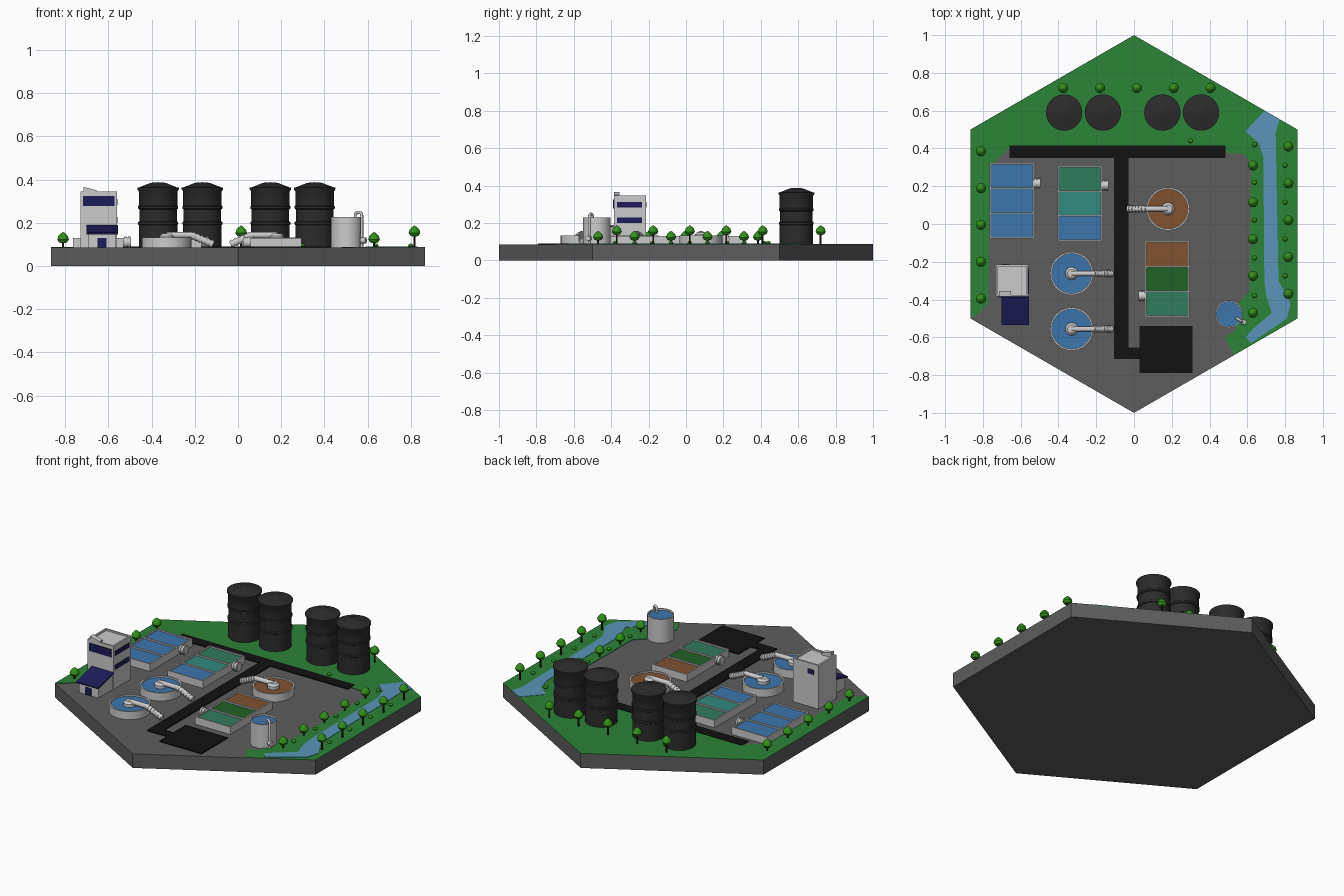
import bpy, bmesh, math
from mathutils import Vector

if "Cube" in bpy.data.objects:
    bpy.data.objects.remove(bpy.data.objects["Cube"])

G = 0.085  # ground level

def mat(name, r, g, b):
    m = bpy.data.materials.new(name)
    m.diffuse_color = (r, g, b, 1)
    m.use_nodes = True
    m.node_tree.nodes["Principled BSDF"].inputs["Base Color"].default_value = m.diffuse_color
    return m

ASPHALT = mat("asphalt", 0.11, 0.11, 0.11)
BLACK = mat("road_black", 0.006, 0.006, 0.006)
DARK = mat("tank_dark", 0.025, 0.025, 0.025)
GRASS = mat("grass", 0.025, 0.23, 0.04)
RIVER = mat("river", 0.10, 0.30, 0.48)
BLUE = mat("water_blue", 0.045, 0.18, 0.42)
TEAL = mat("water_teal", 0.03, 0.26, 0.21)
JADE = mat("water_jade", 0.03, 0.20, 0.11)
GREEN = mat("water_green", 0.015, 0.12, 0.02)
BROWN = mat("water_brown", 0.22, 0.085, 0.03)
NAVY = mat("glass_navy", 0.012, 0.012, 0.10)
LEAF = mat("leaf", 0.03, 0.28, 0.01)
BARK = mat("bark", 0.03, 0.015, 0.008)

def finish(name, bm, m=None, smooth=False):
    bmesh.ops.recalc_face_normals(bm, faces=bm.faces[:])
    me = bpy.data.meshes.new(name)
    bm.to_mesh(me)
    bm.free()
    ob = bpy.data.objects.new(name, me)
    bpy.context.collection.objects.link(ob)
    if m:
        me.materials.append(m)
    if smooth:
        bpy.ops.object.select_all(action='DESELECT')
        ob.select_set(True)
        bpy.context.view_layer.objects.active = ob
        bpy.ops.object.shade_smooth_by_angle(angle=math.radians(35))
    return ob

def slab(name, pts, z0, z1, m=None):
    """Extruded flat outline."""
    bm = bmesh.new()
    f = bm.faces.new([bm.verts.new((x, y, z0)) for x, y in pts])
    r = bmesh.ops.extrude_face_region(bm, geom=[f])
    bmesh.ops.translate(bm, vec=(0, 0, z1 - z0),
                        verts=[v for v in r['geom'] if isinstance(v, bmesh.types.BMVert)])
    return finish(name, bm, m)

def box(name, x0, x1, y0, y1, z0, z1, m=None):
    return slab(name, [(x0, y0), (x1, y0), (x1, y1), (x0, y1)], z0, z1, m)

def prism_x(name, yz, x0, x1, m=None):
    """Side outline in y,z stretched along x."""
    bm = bmesh.new()
    a = [bm.verts.new((x0, y, z)) for y, z in yz]
    b = [bm.verts.new((x1, y, z)) for y, z in yz]
    bm.faces.new(a)
    bm.faces.new(b)
    for i in range(len(yz)):
        j = (i + 1) % len(yz)
        bm.faces.new((a[i], a[j], b[j], b[i]))
    return finish(name, bm, m)

def lathe(name, x, y, prof, m=None, n=32):
    """Profile of (radius, z) turned about a vertical axis."""
    bm = bmesh.new()
    vs = [bm.verts.new((r, 0, z)) for r, z in prof]
    es = [bm.edges.new(p) for p in zip(vs, vs[1:])]
    bmesh.ops.spin(bm, geom=vs + es, axis=(0, 0, 1), cent=(0, 0, 0),
                   angle=2 * math.pi, steps=n)
    bmesh.ops.remove_doubles(bm, verts=bm.verts[:], dist=1e-5)
    bmesh.ops.translate(bm, vec=(x, y, 0), verts=bm.verts[:])
    return finish(name, bm, m, True)

def rod(name, p, q, r, m=None, n=16):
    p, q = Vector(p), Vector(q)
    bm = bmesh.new()
    bmesh.ops.create_cone(bm, cap_ends=True, segments=n, radius1=r, radius2=r, depth=(q - p).length)
    bm.transform((q - p).to_track_quat('Z', 'Y').to_matrix().to_4x4())
    bmesh.ops.translate(bm, vec=(p + q) / 2, verts=bm.verts[:])
    return finish(name, bm, m, True)

def ribbed(name, p, q, r, count):
    """Pipe with evenly spaced collars."""
    p, q = Vector(p), Vector(q)
    rod(name, p, q, r)
    d = (q - p) / count
    for i in range(count):
        c = p + d * (i + 0.5)
        rod(name + "_collar", c - d * 0.28, c + d * 0.28, r * 1.2)

# Hexagonal base
hexa = [(math.sin(k * math.pi / 3), math.cos(k * math.pi / 3)) for k in range(6)]
slab("base", hexa, 0, G, ASPHALT)

# Lawn around the back, left and right, and the river on it
slab("lawn", [(-0.866, 0.5), (0, 1), (0.866, 0.5), (0.866, -0.5), (0.53, -0.694), (0.48, -0.6),
              (0.54, -0.56), (0.55, -0.42), (0.61, -0.36), (0.62, 0.32), (0.58, 0.37), (0.48, 0.38),
              (-0.66, 0.4), (-0.73, 0.34), (-0.765, 0.25), (-0.77, -0.42), (-0.82, -0.47),
              (-0.866, -0.5)], G - 0.002, G + 0.003, GRASS)
slab("river", [(0.69, 0.6), (0.77, 0.555), (0.75, 0.48), (0.765, -0.3), (0.83, -0.42), (0.81, -0.5),
               (0.62, -0.63), (0.59, -0.6), (0.63, -0.555), (0.73, -0.47), (0.70, -0.38),
               (0.69, -0.3), (0.685, 0.35), (0.66, 0.43), (0.59, 0.49)], G, G + 0.005, RIVER)

# Black roads and parking yard
box("cross_road", -0.66, 0.485, 0.35, 0.415, G, G + 0.006, BLACK)
slab("main_road", [(-0.105, 0.352), (-0.03, 0.352), (-0.03, -0.655), (0.03, -0.655),
                   (0.03, -0.715), (-0.105, -0.715)], G, G + 0.006, BLACK)
box("yard", 0.03, 0.31, -0.79, -0.54, G, G + 0.006, BLACK)

# Four dark storage tanks with hoops, rim and cone roof
for x in (-0.37, -0.165, 0.15, 0.355):
    lathe("storage_tank", x, 0.59, [
        (0, G), (0.089, G), (0.089, 0.19), (0.093, 0.193), (0.093, 0.203), (0.087, 0.207),
        (0.087, 0.262), (0.093, 0.266), (0.093, 0.276), (0.089, 0.28), (0.089, 0.345),
        (0.096, 0.355), (0.096, 0.364), (0.088, 0.364), (0.035, 0.385), (0, 0.388)], DARK, 40)

# Rectangular treatment basins with three cells each, first colour at the back
def basin(x0, x1, y0, y1, colours, pipe_x, pipe_y, side):
    t, top = 0.008, 0.13
    box("basin_floor", x0, x1, y0, y1, G, 0.1)
    for x in (x0, x1 - t):
        box("basin_wall", x, x + t, y0, y1, G, top)
    step = (y1 - y0 - t) / 3
    for i in range(4):
        y = y0 + i * step
        box("basin_divider", x0 + t, x1 - t, y, y + t, G, top)
        if i < 3:
            box("basin_water", x0 + t, x1 - t, y + t, y + step, 0.1, 0.122, colours[2 - i])
    ribbed("basin_pipe", (pipe_x, pipe_y, 0.11), (pipe_x + side * 0.035, pipe_y, 0.11), 0.023, 2)

basin(-0.765, -0.53, -0.078, 0.323, (BLUE, BLUE, BLUE), -0.53, 0.215, 1)
basin(-0.405, -0.17, -0.09, 0.308, (JADE, TEAL, BLUE), -0.17, 0.205, 1)
basin(0.058, 0.293, -0.492, -0.09, (BROWN, GREEN, JADE), 0.058, -0.38, -1)

# Round clarifiers with hub and ribbed arm leading to the road
for x, y, water, s in ((0.18, 0.08, BROWN, -1), (-0.33, -0.262, BLUE, 1), (-0.33, -0.556, BLUE, 1)):
    lathe("clarifier_wall", x, y, [(0, G), (0.114, G), (0.114, 0.133), (0.105, 0.133),
                                   (0.105, 0.118), (0, 0.118)], None, 40)
    lathe("clarifier_water", x, y, [(0.105, 0.124), (0.03, 0.12), (0, 0.12)], water, 40)
    lathe("clarifier_hub", x, y, [(0.034, 0.119), (0.034, 0.138), (0.022, 0.15), (0, 0.152)])
    rod("clarifier_arm", (x, y, 0.143), (x + s * 0.12, y, 0.143), 0.014)
    ribbed("clarifier_outlet", (x + s * 0.115, y, 0.143), (x + s * 0.215, y, 0.1), 0.015, 6)

# Office block: walls, parapet, windows and roof wedge
box("office", -0.73, -0.56, -0.385, -0.215, G, 0.337)
for a in ((-0.73, -0.56, -0.385, -0.375), (-0.73, -0.56, -0.225, -0.215),
          (-0.73, -0.72, -0.375, -0.225), (-0.57, -0.56, -0.375, -0.225)):
    box("office_parapet", *a, 0.337, 0.346)
box("front_window", -0.718, -0.572, -0.389, -0.38, 0.278, 0.325, NAVY)
for z in (0.2, 0.283):
    box("side_window", -0.565, -0.557, -0.368, -0.235, z, z + 0.028, NAVY)
box("back_window", -0.70, -0.66, -0.22, -0.212, 0.283, 0.311, NAVY)
wedge = prism_x("roof_wedge", [(-0.385, 0.337), (-0.355, 0.337), (-0.355, 0.366), (-0.385, 0.366)],
                -0.715, -0.652)
for v in wedge.data.vertices:
    if v.co.x > -0.66 and v.co.z > 0.35:
        v.co.z = 0.35

# Entrance porch with sloping navy roof
prism_x("porch", [(-0.52, G), (-0.385, G), (-0.385, 0.18), (-0.52, 0.148)], -0.692, -0.565)
prism_x("porch_roof", [(-0.535, 0.146), (-0.385, 0.182), (-0.385, 0.19), (-0.535, 0.154)],
        -0.702, -0.555, NAVY)
box("porch_door", -0.65, -0.61, -0.523, -0.515, G, 0.13, NAVY)

# Open water tank with riser pipe and valve
lathe("water_tank", 0.503, -0.477, [(0, G), (0.073, G), (0.073, 0.228), (0.066, 0.228),
                                    (0.066, 0.212), (0, 0.212)])
lathe("tank_water", 0.503, -0.477, [(0.066, 0.218), (0, 0.214)], BLUE)
c = bpy.data.curves.new("riser_pipe", 'CURVE')
c.dimensions = '3D'
c.bevel_depth = 0.007
c.bevel_resolution = 2
pts = [(0.573, -0.517, G), (0.573, -0.517, 0.235)]
for k in range(1, 7):
    a = math.pi * k / 6
    pts.append((0.558 + 0.015 * math.cos(a), -0.508 - 0.009 * math.cos(a), 0.235 + 0.014 * math.sin(a)))
pts.append((0.543, -0.499, 0.213))
s = c.splines.new('POLY')
s.points.add(len(pts) - 1)
for p, q in zip(s.points, pts):
    p.co = (*q, 1)
pipe = bpy.data.objects.new("riser_pipe", c)
bpy.context.collection.objects.link(pipe)
bpy.ops.object.select_all(action='DESELECT')
pipe.select_set(True)
bpy.context.view_layer.objects.active = pipe
bpy.ops.object.convert(target='MESH')
rod("valve", (0.57, -0.517, 0.118), (0.592, -0.525, 0.118), 0.014)

# Trees (short or tall trunk) and small shrubs
def tree(x, y, lift=0.0):
    z = 0.105 + lift
    rod("trunk", (x, y, G), (x, y, z + 0.015), 0.005, BARK, 8)
    lathe("crown", x, y, [(0, z), (0.018, z + 0.004), (0.027, z + 0.018), (0.022, z + 0.034),
                          (0.01, z + 0.046), (0, z + 0.053)], LEAF, 12)

for i in range(5):
    y = 0.41 - 0.195 * i
    tree(-0.81, y - 0.025)
    tree(-0.375 + 0.195 * i, 0.72, 0.03)
    tree(0.817, y, 0.03)
    tree(0.63, y - 0.1)
shrubs = [(0.638, 0.42 - 0.2 * i) for i in range(5)] + [(0.8, 0.31 - 0.195 * i) for i in range(4)]
for x, y in shrubs + [(0.3, 0.44)]:
    lathe("shrub", x, y, [(0.008, G), (0.013, G + 0.008), (0.008, G + 0.016), (0, G + 0.02)], LEAF, 8)
